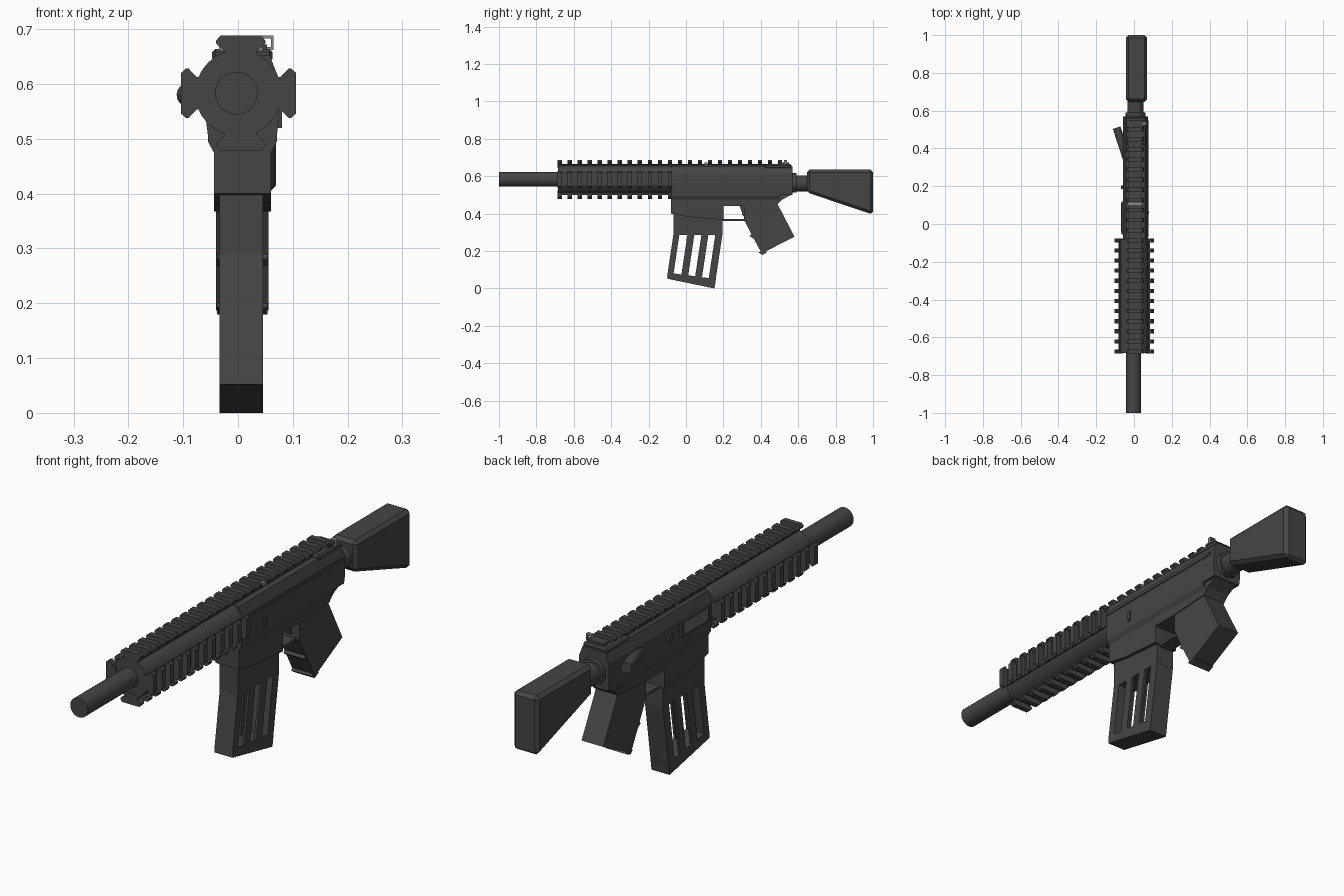
import bpy, bmesh, math
from mathutils import Vector, Matrix

cube = bpy.data.objects.get("Cube")
if cube:
    bpy.data.objects.remove(cube, do_unlink=True)


def material(name, value):
    m = bpy.data.materials.new(name)
    m.use_nodes = True
    colour = (value, value, value, 1)
    m.diffuse_color = colour
    bsdf = next(n for n in m.node_tree.nodes if n.type == 'BSDF_PRINCIPLED')
    bsdf.inputs["Base Color"].default_value = colour
    return m


DARK = material("dark grey", 0.06)
PALE = material("pale grey", 0.13)
LIGHT = material("light grey", 0.25)

CX = 0.008                         # centre line of the receiver
AXIS = Vector((0.001, 0, 0.583))   # centre line of the barrel


def add_prism(bm, points, a, b, along="x"):
    """Extrude a profile (y,z) along x, or (x,z) along y."""
    def place(p, t):
        return (t, p[0], p[1]) if along == "x" else (p[0], t, p[1])
    lo = [bm.verts.new(place(p, a)) for p in points]
    hi = [bm.verts.new(place(p, b)) for p in points]
    bm.faces.new(lo)
    bm.faces.new(hi[::-1])
    for i in range(len(points)):
        j = (i + 1) % len(points)
        bm.faces.new((lo[i], hi[i], hi[j], lo[j]))
    return lo + hi


def finish(bm, name, mat=DARK, bevel=0, smooth=False):
    bmesh.ops.recalc_face_normals(bm, faces=bm.faces)
    mesh = bpy.data.meshes.new(name)
    bm.to_mesh(mesh)
    bm.free()
    obj = bpy.data.objects.new(name, mesh)
    bpy.context.collection.objects.link(obj)
    mesh.materials.append(mat)
    if bevel:
        mod = obj.modifiers.new("edge", 'BEVEL')
        mod.width, mod.segments = bevel, 1
    if smooth:
        bpy.ops.object.select_all(action='DESELECT')
        obj.select_set(True)
        bpy.context.view_layer.objects.active = obj
        bpy.ops.object.shade_smooth_by_angle(angle=math.radians(35))
    return obj


def prism(name, points, a, b, along="x", **kw):
    bm = bmesh.new()
    add_prism(bm, points, a, b, along)
    return finish(bm, name, **kw)


def box(name, x, y, z, **kw):
    return prism(name, [(y[0], z[0]), (y[1], z[0]), (y[1], z[1]), (y[0], z[1])], *x, **kw)


def rod(name, start, end, radius, sides=32, **kw):
    start, end = Vector(start), Vector(end)
    d = end - start
    bm = bmesh.new()
    bmesh.ops.create_cone(
        bm, cap_ends=True, segments=sides, radius1=radius, radius2=radius, depth=d.length,
        matrix=Matrix.Translation((start + end) / 2) @ d.to_track_quat('Z', 'Y').to_matrix().to_4x4())
    return finish(bm, name, smooth=sides > 16, **kw)


# Barrel and handguard
rod("barrel", AXIS + Vector((-0.004, -1, 0)), AXIS + Vector((-0.004, -0.6, 0)), 0.039)
rod("handguard", AXIS + Vector((0, -0.684, 0)), AXIS + Vector((0, -0.08, 0)), 0.079, sides=24)

# Accessory rails: a base strip with evenly spaced teeth
TOOTH = [(-0.03, 0.06), (-0.03, 0.077), (-0.045, 0.091), (-0.045, 0.096), (-0.037, 0.105),
         (0.037, 0.105), (0.045, 0.096), (0.045, 0.091), (0.03, 0.077), (0.03, 0.06)]
BASE = [(-0.03, 0.03), (-0.03, 0.077), (-0.036, 0.083), (0.036, 0.083), (0.03, 0.077), (0.03, 0.03)]
PITCH = 0.0535


def rail(name, angle, teeth, end, shift=0):
    bm = bmesh.new()
    add_prism(bm, BASE, -0.684, end, "y")
    for i in range(teeth):
        y = -0.686 + i * PITCH
        add_prism(bm, TOOTH, y, y + 0.022, "y")
    bm.transform(Matrix.Translation(AXIS + Vector((shift, 0, 0))) @ Matrix.Rotation(angle, 4, 'Y'))
    return finish(bm, name)


rail("top_rail", 0, 23, 0.54, 0.004)
for n, (side, turn) in enumerate((("left", 1), ("bottom", 2), ("right", 3))):
    rail(side + "_rail", turn * math.pi / 2, 12, -0.08, 0.004 if side == "bottom" else 0)
box("rail_marker", (-0.035, 0.045), (0.1, 0.115), (0.66, 0.672), mat=LIGHT)

# Upper receiver with sloped shoulders
prism("upper_receiver",
      [(CX - 0.062, 0.5), (CX - 0.066, 0.53), (CX - 0.066, 0.61), (CX - 0.05, 0.652),
       (CX + 0.05, 0.652), (CX + 0.066, 0.61), (CX + 0.066, 0.53), (CX + 0.062, 0.5)],
      -0.08, 0.57, "y")
box("charging_handle", (CX - 0.055, CX + 0.055), (0.42, 0.565), (0.64, 0.664), bevel=0.006)
box("left_ridge", (0.06, 0.078), (-0.07, 0.55), (0.6, 0.612))
box("bolt_catch", (0.07, 0.08), (0.055, 0.067), (0.52, 0.56))

# Ejection port and forward assist on the right side
box("port_frame", (-0.066, -0.05), (-0.055, 0.12), (0.545, 0.61))
box("ejection_port", (-0.069, -0.062), (-0.045, 0.11), (0.553, 0.602), mat=PALE)
box("port_latch", (-0.07, -0.05), (0.185, 0.205), (0.56, 0.585))
rod("forward_assist", (-0.04, 0.35, 0.58), (-0.092, 0.51, 0.58), 0.021, sides=16)

# Lower receiver with magazine well
prism("lower_receiver",
      [(-0.08, 0.49), (-0.08, 0.40), (0.01, 0.383), (0.2, 0.367), (0.2, 0.44), (0.31, 0.44),
       (0.49, 0.45), (0.515, 0.475), (0.57, 0.505), (0.57, 0.53), (-0.08, 0.53)],
      CX - 0.052, CX + 0.052)
prism("receiver_seam",
      [(CX - 0.052, 0.475), (CX - 0.063, 0.495), (CX - 0.063, 0.51),
       (CX + 0.063, 0.51), (CX + 0.063, 0.495), (CX + 0.052, 0.475)],
      -0.08, 0.5, "y")

# Trigger guard and trigger
box("trigger_guard", (CX - 0.03, CX + 0.03), (0.19, 0.33), (0.36, 0.371))
prism("trigger", [(0.285, 0.45), (0.31, 0.45), (0.315, 0.39), (0.305, 0.385)], CX - 0.012, CX + 0.012)

# Pistol grip with two finger ridges
prism("pistol_grip",
      [(0.31, 0.46), (0.31, 0.37), (0.355, 0.28), (0.405, 0.187), (0.58, 0.277), (0.49, 0.45), (0.49, 0.46)],
      CX - 0.048, CX + 0.048)
for i, (y, z) in enumerate(((0.352, 0.276), (0.402, 0.187))):
    prism("finger_ridge_%d" % (i + 1),
          [(y - 0.012, z + 0.005), (y + 0.005, z - 0.008), (y + 0.03, z + 0.004), (y + 0.015, z + 0.03)],
          CX - 0.046, CX + 0.046)

# Magazine: solid top and floor, joined by slanted bars around a hollow
ML, MR = -0.034, 0.046
prism("magazine_top", [(-0.067, 0.285), (0.195, 0.285), (0.195, 0.4), (-0.067, 0.4)], ML, MR)
prism("magazine_floor", [(-0.1, 0.052), (0.152, 0), (0.16, 0.05), (-0.096, 0.084)], ML, MR)


def bar(name, y0, y1, a, b):
    low = 0.065 - 0.2 * (y0 + 0.067)
    slide = 0.15 * (0.29 - low)
    prism(name, [(y0, 0.29), (y1, 0.29), (y1 - slide, low), (y0 - slide, low)], a, b)


bar("magazine_front", -0.067, -0.035, ML, MR)
bar("magazine_back", 0.157, 0.195, ML, MR)
for i, y in enumerate((0.008, 0.083)):
    bar("magazine_left_bar_%d" % (i + 1), y, y + 0.037, MR - 0.01, MR)
    bar("magazine_right_bar_%d" % (i + 1), y, y + 0.037, ML, ML + 0.01)

# Buffer tube and stock
rod("buffer_tube", (CX, 0.55, 0.562), (CX, 0.68, 0.562), 0.043)
rod("tube_collar", (CX, 0.56, 0.565), (CX, 0.59, 0.565), 0.052)
prism("stock", [(0.647, 0.513), (1, 0.395), (1, 0.635), (0.647, 0.635)],
      CX + 0.005 - 0.056, CX + 0.005 + 0.056, bevel=0.014)

# Rear sight: base and small square ring
box("sight_base", (CX - 0.03, CX + 0.045), (0.5, 0.55), (0.66, 0.672))
for name, x, z in (("left", (0.06, 0.065), (0.662, 0.688)), ("right", (0.04, 0.045), (0.662, 0.688)),
                   ("top", (0.04, 0.065), (0.683, 0.688)), ("bottom", (0.04, 0.065), (0.662, 0.667))):
    box("sight_ring_" + name, x, (0.525, 0.54), z, mat=LIGHT)
